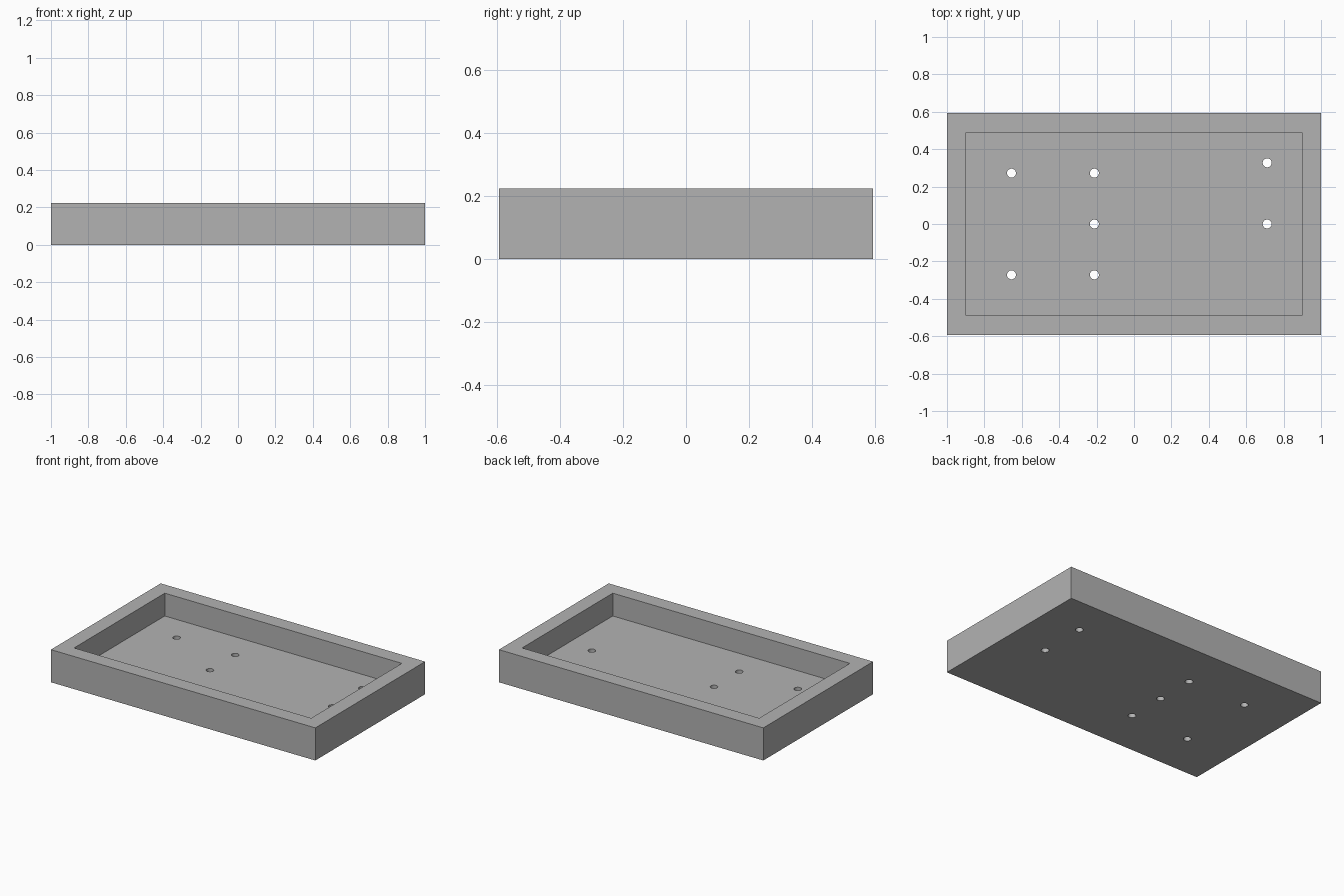
import bpy

if "Cube" in bpy.data.objects:
    bpy.data.objects.remove(bpy.data.objects["Cube"], do_unlink=True)

LENGTH, DEPTH, HEIGHT = 2.0, 1.186, 0.223
WALL, FLOOR, HOLE_RADIUS = 0.103, 0.067, 0.024

gray = bpy.data.materials.new("plain gray")
gray.use_nodes = True
color = (0.45, 0.45, 0.45, 1)
gray.diffuse_color = color
gray.node_tree.nodes["Principled BSDF"].inputs["Base Color"].default_value = color


def block(name, size, bottom):
    """Box centred in x and y, resting on the given height."""
    bpy.ops.mesh.primitive_cube_add(size=1, location=(0, 0, bottom + size[2] / 2))
    obj = bpy.context.object
    obj.name = name
    obj.scale = size
    bpy.ops.object.transform_apply(location=True, rotation=False, scale=True)
    obj.data.materials.append(gray)
    return obj


def cut(target, cutter):
    """Subtract the cutter from the target and discard it."""
    cutter.hide_render = True
    mod = target.modifiers.new("cut", "BOOLEAN")
    mod.operation = "DIFFERENCE"
    mod.solver = "EXACT"
    mod.object = cutter
    bpy.context.view_layer.objects.active = target
    bpy.ops.object.modifier_apply(modifier=mod.name)
    bpy.data.objects.remove(cutter, do_unlink=True)


# Open tray: solid block with a rectangular recess
tray = block("tray", (LENGTH, DEPTH, HEIGHT), 0)
recess = (LENGTH - 2 * WALL, DEPTH - 2 * WALL, HEIGHT)
cut(tray, block("recess_cutter", recess, FLOOR))

# Mounting holes through the floor
holes = [(x, y) for x in (-0.655, -0.212) for y in (-0.272, 0.272)]
holes += [(-0.212, 0), (0.712, 0), (0.712, 0.327)]
for x, y in holes:
    bpy.ops.mesh.primitive_cylinder_add(
        vertices=32, radius=HOLE_RADIUS, depth=FLOOR * 2, location=(x, y, FLOOR / 2))
    drill = bpy.context.object
    drill.data.materials.append(gray)
    cut(tray, drill)

# Smooth hole walls, crisp edges elsewhere
bpy.ops.object.select_all(action="DESELECT")
tray.select_set(True)
bpy.context.view_layer.objects.active = tray
bpy.ops.object.shade_smooth_by_angle()
